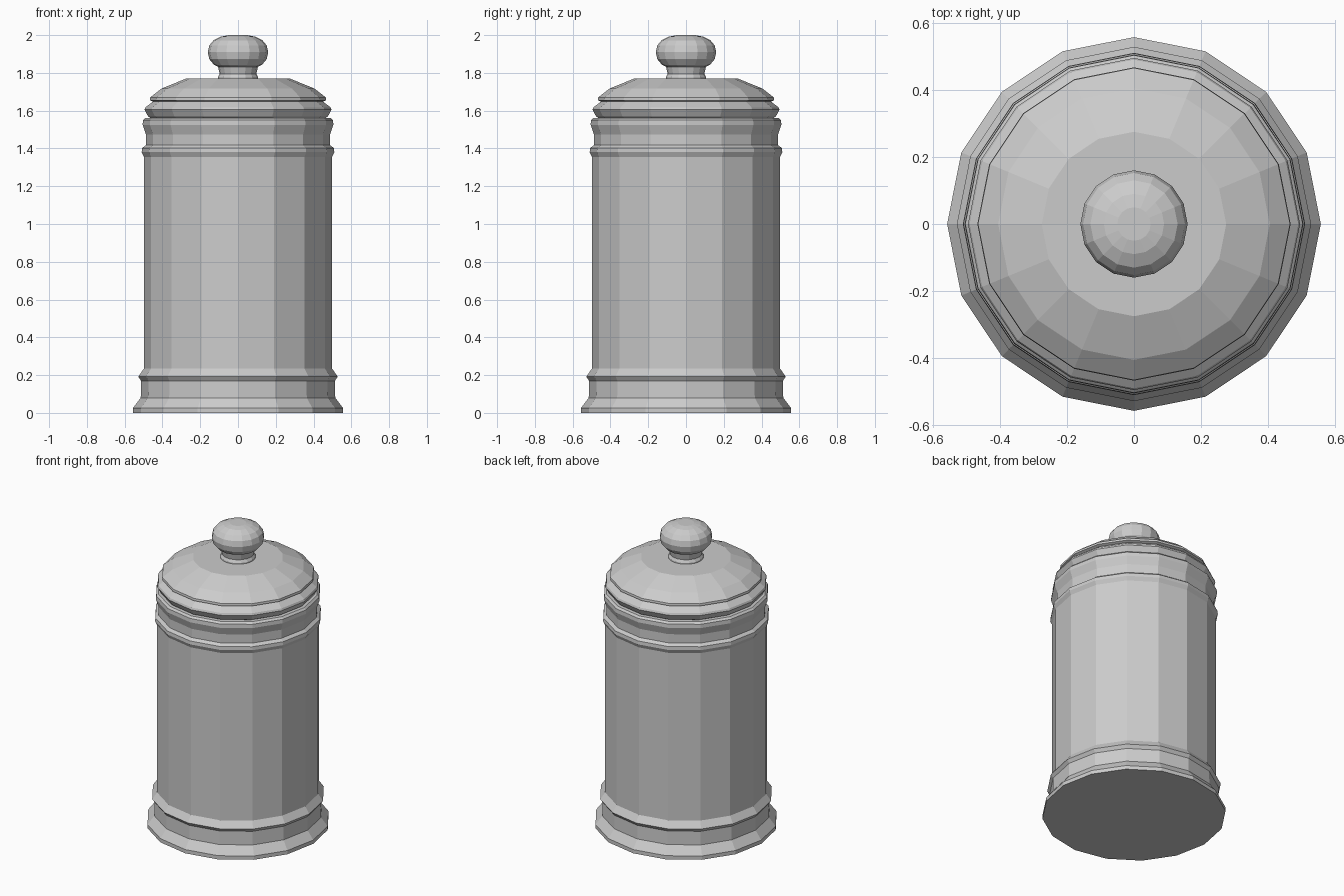
import bpy, bmesh
from math import cos, sin, pi

SIDES = 16


def lathe(name, profile):
    """Revolve (radius, z) points, bottom to top, into a closed flat-faced solid."""
    bm = bmesh.new()
    rings = [[bm.verts.new((r * cos(2 * pi * i / SIDES), r * sin(2 * pi * i / SIDES), z))
              for i in range(SIDES)] for r, z in profile]
    for a, b in zip(rings, rings[1:]):
        for i in range(SIDES):
            j = (i + 1) % SIDES
            bm.faces.new((a[i], a[j], b[j], b[i]))
    bm.faces.new(rings[0][::-1])
    bm.faces.new(rings[-1])
    mesh = bpy.data.meshes.new(name)
    bm.to_mesh(mesh)
    bm.free()
    obj = bpy.data.objects.new(name, mesh)
    bpy.context.collection.objects.link(obj)
    return obj


# Jar body: flared foot, lower bead, straight wall, upper bead and lip
lathe("jar_body", [
    (0.557, 0), (0.557, 0.025), (0.515, 0.08), (0.513, 0.17), (0.528, 0.192),
    (0.498, 0.235), (0.498, 1.355), (0.51, 1.38), (0.508, 1.402), (0.488, 1.417),
    (0.488, 1.475), (0.505, 1.525), (0.503, 1.55), (0.49, 1.562)])

# Lid: rounded rim, stepped shoulder, low faceted dome
lathe("lid", [
    (0.46, 1.56), (0.475, 1.568), (0.495, 1.605), (0.49, 1.618), (0.45, 1.648),
    (0.467, 1.655), (0.465, 1.67), (0.405, 1.717), (0.275, 1.77)])

# Knob neck: short waisted collar
lathe("knob_neck", [
    (0.107, 1.765), (0.107, 1.778), (0.097, 1.795), (0.105, 1.83), (0.1, 1.845)])

# Knob: flattened ball
lathe("knob", [
    (0.095, 1.828), (0.127, 1.843), (0.152, 1.873), (0.16, 1.91), (0.152, 1.945),
    (0.13, 1.972), (0.09, 1.992), (0.05, 2.0)])
